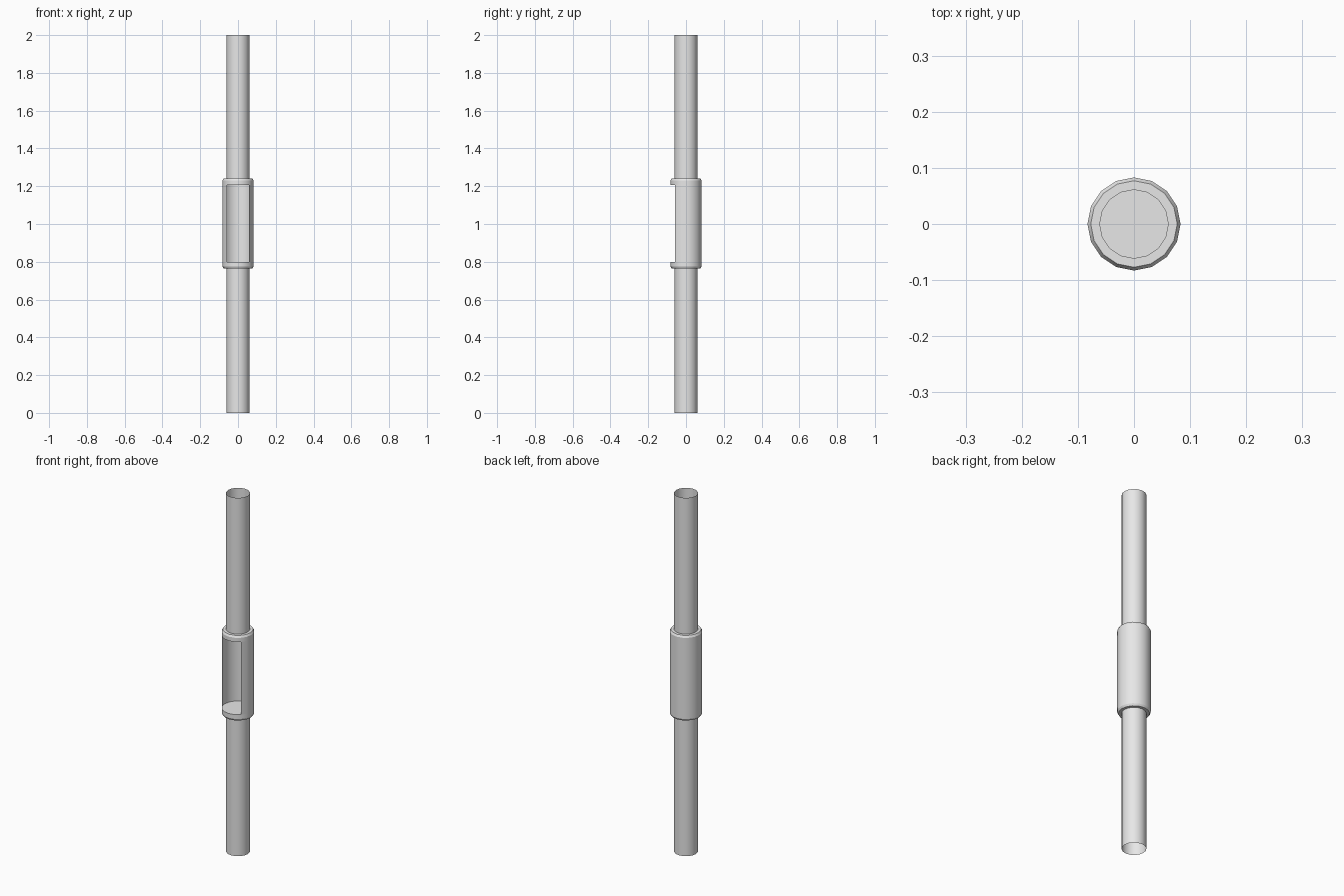
import bpy
import bmesh
import math

cube = bpy.data.objects.get("Cube")
if cube:
    bpy.data.objects.remove(cube, do_unlink=True)

SIDES = 16
PIPE_R, RIM_R, SLEEVE_R = 0.061, 0.077, 0.083
SLEEVE_BOTTOM, WINDOW_BOTTOM, WINDOW_TOP, SLEEVE_TOP = 0.765, 0.80, 1.206, 1.24
BEVEL = 0.011

grey = bpy.data.materials.new("light_grey")
grey.use_nodes = True
grey.diffuse_color = (0.8, 0.8, 0.8, 1)
grey.node_tree.nodes["Principled BSDF"].inputs["Base Color"].default_value = (0.8, 0.8, 0.8, 1)


def lathe(name, profile, discs=(), window_band=None):
    """Spin (radius, z) points; cap the listed rings; leave the front of one band open."""
    bm = bmesh.new()
    rings = []
    for r, z in profile:
        angles = [math.tau * i / SIDES for i in range(SIDES)]
        rings.append([bm.verts.new((r * math.cos(a), r * math.sin(a), z)) for a in angles])
    for band, (low, high) in enumerate(zip(rings, rings[1:])):
        for i in range(SIDES):
            j = (i + 1) % SIDES
            middle = math.tau * (i + 0.5) / SIDES
            if band == window_band and math.sin(middle) < -math.sqrt(0.5):
                continue
            bm.faces.new((low[i], low[j], high[j], high[i]))
    for index, faces_up in discs:
        ring = rings[index]
        bm.faces.new(ring if faces_up else ring[::-1])
    mesh = bpy.data.meshes.new(name)
    bm.to_mesh(mesh)
    bm.free()
    mesh.materials.append(grey)
    obj = bpy.data.objects.new(name, mesh)
    bpy.context.collection.objects.link(obj)
    bpy.ops.object.select_all(action="DESELECT")
    obj.select_set(True)
    bpy.context.view_layer.objects.active = obj
    bpy.ops.object.shade_smooth_by_angle(angle=math.radians(24))
    return obj


# Open-ended pipes above and below the sleeve
lathe("lower_pipe", [(PIPE_R, 0), (PIPE_R, SLEEVE_BOTTOM)])
lathe("upper_pipe", [(PIPE_R, SLEEVE_TOP), (PIPE_R, 2)])

# Bevelled sleeve with a window in front, and a floor and ceiling inside it
lathe(
    "sleeve",
    [
        (PIPE_R, SLEEVE_BOTTOM),
        (RIM_R, SLEEVE_BOTTOM),
        (SLEEVE_R, SLEEVE_BOTTOM + BEVEL),
        (SLEEVE_R, WINDOW_BOTTOM),
        (SLEEVE_R, WINDOW_TOP),
        (SLEEVE_R, SLEEVE_TOP - BEVEL),
        (RIM_R, SLEEVE_TOP),
        (PIPE_R, SLEEVE_TOP),
    ],
    discs=[(3, True), (4, False)],
    window_band=3,
)
